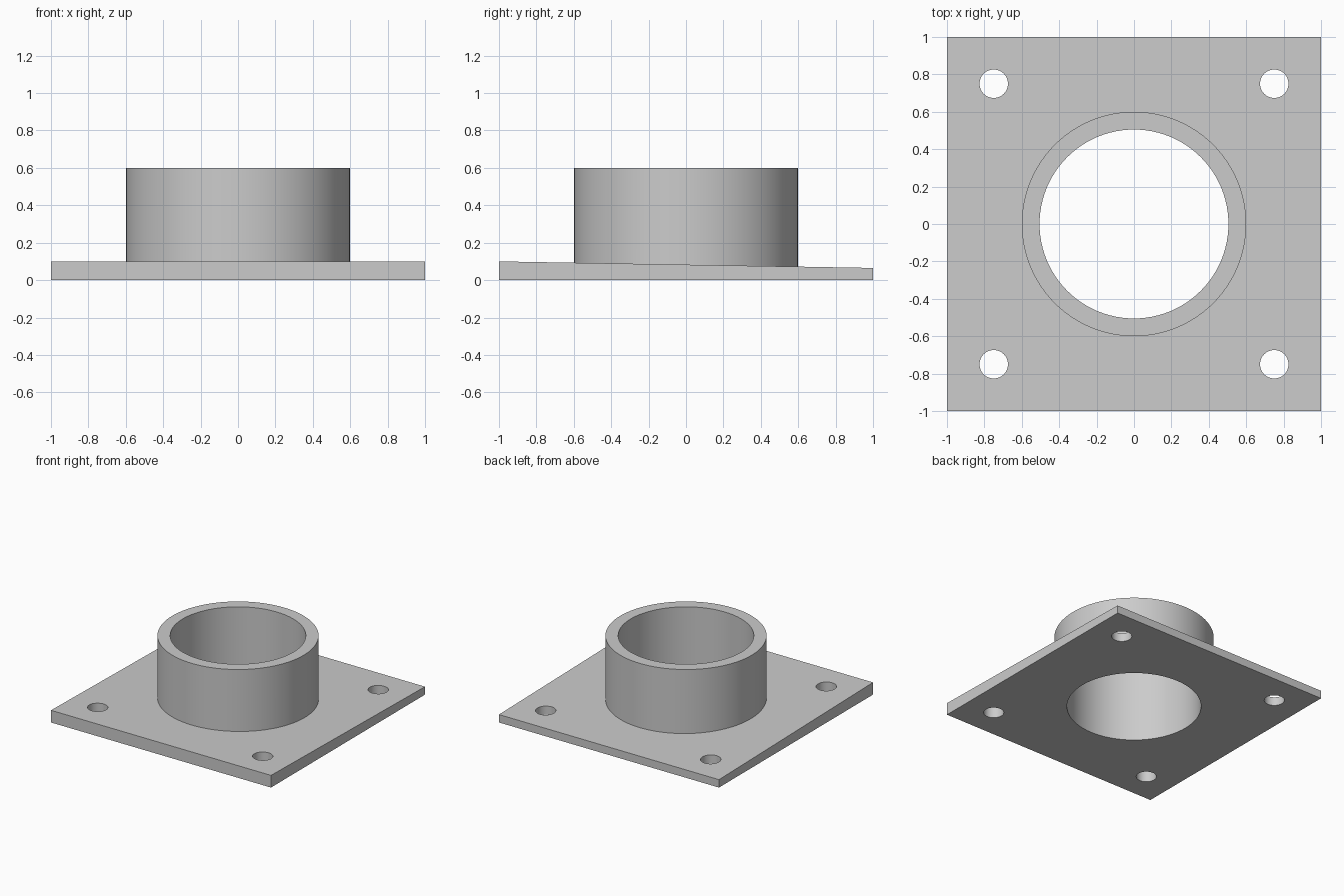
import bpy
import bmesh
from mathutils import Matrix

cube = bpy.data.objects.get("Cube")
if cube:
    bpy.data.objects.remove(cube, do_unlink=True)

HALF = 1.0
FRONT_THICK, BACK_THICK = 0.10, 0.065
COLLAR_R, BORE_R, TOP = 0.6, 0.505, 0.6
BOLT_R, BOLT_POS = 0.076, 0.75

grey = bpy.data.materials.new("plain grey")
grey.use_nodes = True
colour = (0.6, 0.6, 0.6, 1)
grey.diffuse_color = colour
grey.node_tree.nodes["Principled BSDF"].inputs["Base Color"].default_value = colour


def finish(name, bm):
    mesh = bpy.data.meshes.new(name)
    bm.to_mesh(mesh)
    bm.free()
    mesh.materials.append(grey)
    obj = bpy.data.objects.new(name, mesh)
    bpy.context.collection.objects.link(obj)
    return obj


def cylinder(name, radius, z0, z1, sides, x=0, y=0):
    bm = bmesh.new()
    bmesh.ops.create_cone(bm, cap_ends=True, segments=sides, radius1=radius,
                          radius2=radius, depth=z1 - z0,
                          matrix=Matrix.Translation((x, y, (z0 + z1) / 2)))
    return finish(name, bm)


def combine(target, tool, operation):
    """Apply a boolean to the target, then discard the tool."""
    tool.hide_render = True
    mod = target.modifiers.new(operation, "BOOLEAN")
    mod.operation = operation
    mod.solver = "EXACT"
    mod.object = tool
    bpy.ops.object.select_all(action="DESELECT")
    bpy.context.view_layer.objects.active = target
    target.select_set(True)
    bpy.ops.object.modifier_apply(modifier=mod.name)
    bpy.data.objects.remove(tool, do_unlink=True)


# Square plate, tapering in thickness from front to back
bm = bmesh.new()
bmesh.ops.create_cube(bm, size=2 * HALF)
for v in bm.verts:
    if v.co.z < 0:
        v.co.z = 0
    else:
        v.co.z = FRONT_THICK if v.co.y < 0 else BACK_THICK
flange = finish("flange_plate_with_collar", bm)

# Upright collar fused to the plate, then bored through
combine(flange, cylinder("collar", COLLAR_R, 0.03, TOP, 96), "UNION")
combine(flange, cylinder("bore_cutter", BORE_R, -0.5, 1, 96), "DIFFERENCE")

# Bolt holes in the four corners
for sx in (-1, 1):
    for sy in (-1, 1):
        hole = cylinder("bolt_hole_cutter", BOLT_R, -0.5, 0.5, 48,
                        sx * BOLT_POS, sy * BOLT_POS)
        combine(flange, hole, "DIFFERENCE")

# Smooth round walls, crisp edges
bpy.context.view_layer.objects.active = flange
flange.select_set(True)
bpy.ops.object.shade_smooth_by_angle()
